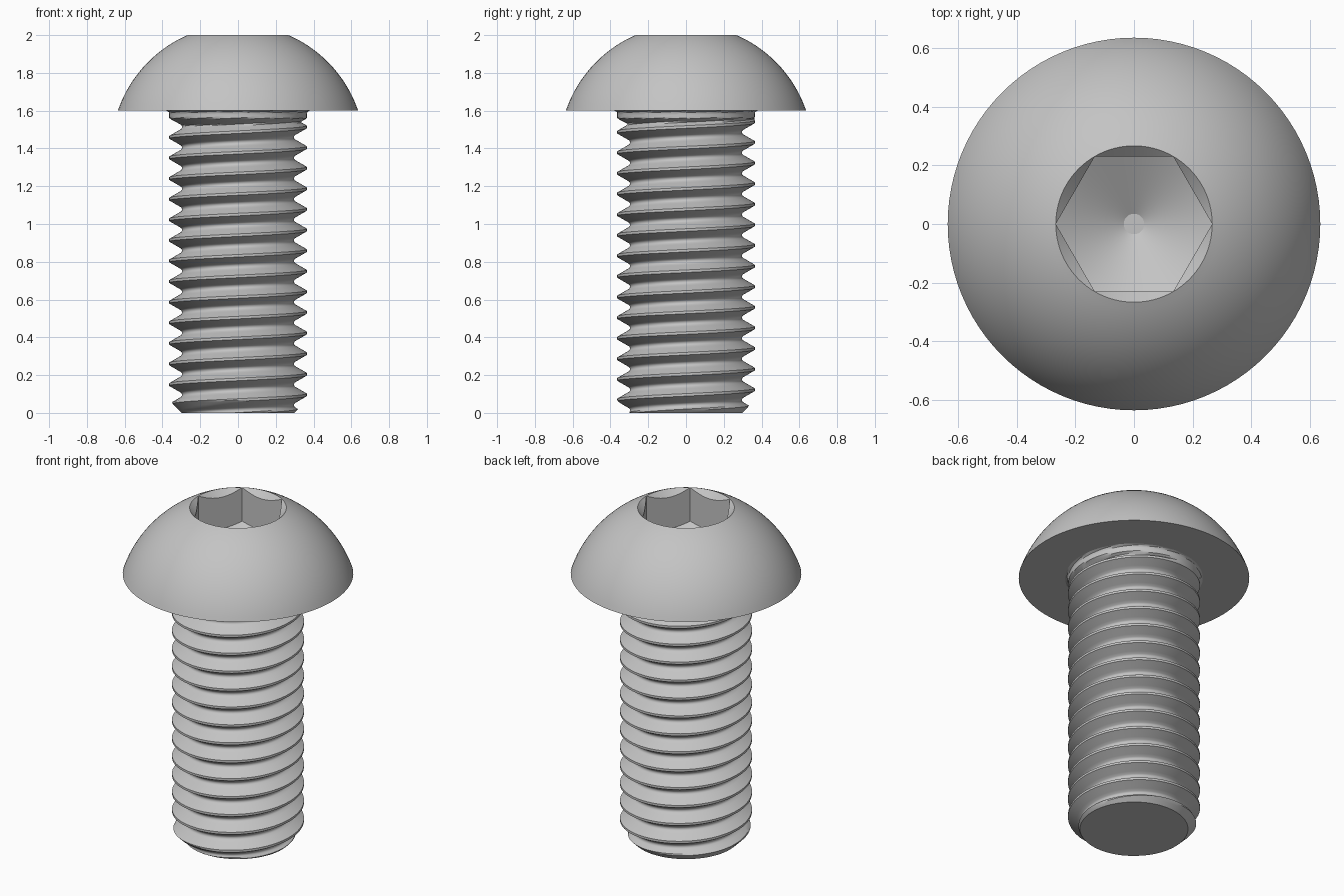
import bpy, bmesh, math

cube = bpy.data.objects.get("Cube")
if cube:
    bpy.data.objects.remove(cube, do_unlink=True)

SEG = 96
HEAD_Z, TOP_Z = 1.6, 2.0
HEAD_R, SOCKET_R, SHANK_R = 0.636, 0.267, 0.364
PITCH = 1.5 / 13.75

steel = bpy.data.materials.new("grey steel")
steel.use_nodes = True
grey = (0.55, 0.55, 0.55, 1)
steel.diffuse_color = grey
steel.node_tree.nodes["Principled BSDF"].inputs["Base Color"].default_value = grey


def skin(name, rows, cap_rows=()):
    """Join rows of points, listed anticlockwise and in order along the surface."""
    bm = bmesh.new()
    grid = [[bm.verts.new(p) for p in row] for row in rows]
    for a, b in zip(grid, grid[1:]):
        for i in range(SEG):
            bm.faces.new((a[i], a[i + 1], b[i + 1], b[i]))
    bmesh.ops.remove_doubles(bm, verts=bm.verts, dist=1e-5)
    for z in cap_rows:
        rim = [e for e in bm.edges if e.is_boundary
               and all(abs(v.co.z - z) < 1e-4 for v in e.verts)]
        bmesh.ops.holes_fill(bm, edges=rim, sides=0)
    bmesh.ops.recalc_face_normals(bm, faces=bm.faces)
    mesh = bpy.data.meshes.new(name)
    bm.to_mesh(mesh)
    bm.free()
    mesh.materials.append(steel)
    obj = bpy.data.objects.new(name, mesh)
    bpy.context.collection.objects.link(obj)
    bpy.ops.object.select_all(action="DESELECT")
    obj.select_set(True)
    bpy.context.view_layer.objects.active = obj
    bpy.ops.object.shade_smooth_by_angle(angle=math.radians(28))
    return obj


def ring(radius, height):
    """One turn of points; radius is a function of angle, height of radius."""
    pts = []
    for i in range(SEG + 1):
        a = math.tau * i / SEG
        r = radius(a)
        pts.append((r * math.cos(a), r * math.sin(a), height(r)))
    return pts


def circle(r, z):
    return ring(lambda a: r, lambda _: z)


def hexagon(a):
    return SOCKET_R * math.cos(math.pi / 6) / math.cos(a % (math.pi / 3) - math.pi / 6)


# Domed head: underside, dome arc, chamfered hex socket, drilled cone floor
centre = (TOP_Z**2 + SOCKET_R**2 - HEAD_Z**2 - HEAD_R**2) / (2 * (TOP_Z - HEAD_Z))
dome_r = math.hypot(HEAD_R, HEAD_Z - centre)
low = math.atan2(HEAD_Z - centre, HEAD_R)
high = math.atan2(TOP_Z - centre, SOCKET_R)
rows = [circle(0.38, HEAD_Z)]
for i in range(21):
    a = low + (high - low) * i / 20
    rows.append(circle(dome_r * math.cos(a), centre + dome_r * math.sin(a)))


def floor(r):
    return 1.64 + r * math.tan(math.pi / 6)


rows.append(ring(hexagon, lambda r: TOP_Z - (SOCKET_R - r)))
rows.append(ring(hexagon, floor))
rows += [circle(r, floor(r)) for r in (0.2, 0.1, 0.035)]
skin("button_head", rows, cap_rows=[floor(0.035)])

# Thread profile over half a pitch: crest flat, flank, rounded root
PROFILE = [(0, SHANK_R), (0.0625, SHANK_R), (0.39, 0.302), (0.44, 0.298), (0.5, 0.2965)]


def thread_radius(t):
    t = abs((t + 0.5) % 1 - 0.5)
    for (t0, r0), (t1, r1) in zip(PROFILE, PROFILE[1:]):
        if t <= t1 + 1e-9:
            return r0 + (r1 - r0) * (t - t0) / (t1 - t0)
    return PROFILE[-1][1]


def shank_radius(t, z):
    r = thread_radius(t)
    r = min(r, 0.298 + z)                                   # end chamfer
    r = max(r, min(SHANK_R, 0.297 + (z - 1.525) * 2))       # thread run-out
    fillet = max(0, z - (HEAD_Z - 0.016))
    return r + 0.016 - math.sqrt(max(0, 0.016**2 - fillet**2))


# Threaded shank: rows follow the helix and are trimmed at both ends
half = [0, 0.0625, 0.145, 0.227, 0.309, 0.39, 0.44, 0.5]
steps = half + [1 - t for t in half[-2:0:-1]]
turns = int(HEAD_Z / PITCH) + 3
rows = []
for turn in range(-2, turns):
    for t in steps:
        row = []
        for i in range(SEG + 1):
            a = math.tau * i / SEG
            z = 0.0955 + PITCH * (turn + t + i / SEG)
            z = min(max(z, 0), HEAD_Z)
            r = shank_radius((z - 0.0955) / PITCH - i / SEG, z)
            row.append((r * math.cos(a), r * math.sin(a), z))
        rows.append(row)
skin("threaded_shank", rows, cap_rows=[0])
